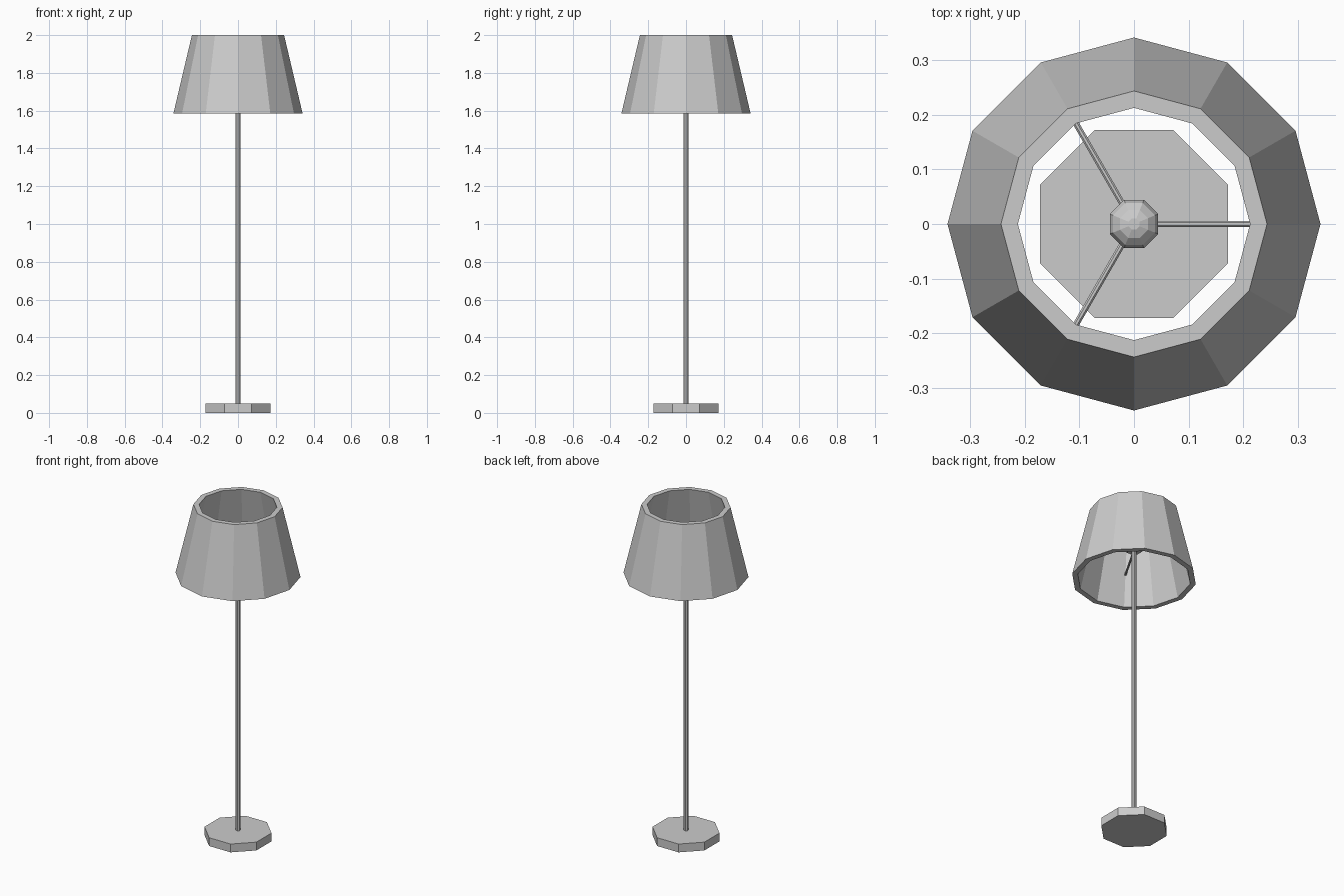
import bpy
import math
from mathutils import Matrix, Vector

cube = bpy.data.objects.get("Cube")
if cube:
    bpy.data.objects.remove(cube, do_unlink=True)

grey = bpy.data.materials.new("light grey")
grey.use_nodes = True
GREY = (0.6, 0.6, 0.6, 1)
grey.diffuse_color = GREY
grey.node_tree.nodes["Principled BSDF"].inputs["Base Color"].default_value = GREY


def lathe(name, profile, sides, turn=0.0, closed=False):
    """Revolve (radius, z) points, listed from bottom to top on the outside, into a flat-faced part."""
    verts, faces = [], []
    for r, z in profile:
        for i in range(sides):
            a = turn + math.tau * i / sides
            verts.append((r * math.cos(a), r * math.sin(a), z))
    rows = len(profile)
    for k in range(rows if closed else rows - 1):
        low, high = k * sides, (k + 1) % rows * sides
        for i in range(sides):
            j = (i + 1) % sides
            faces.append((low + i, low + j, high + j, high + i))
    if not closed:
        faces.append(tuple(reversed(range(sides))))
        faces.append(tuple(range((rows - 1) * sides, rows * sides)))
    mesh = bpy.data.meshes.new(name)
    mesh.from_pydata(verts, [], faces)
    mesh.materials.append(grey)
    obj = bpy.data.objects.new(name, mesh)
    bpy.context.collection.objects.link(obj)
    return obj


EIGHTH = math.pi / 8

# Octagonal foot and pole
lathe("base", [(0.187, 0), (0.187, 0.05)], 8, EIGHTH)
lathe("pole", [(0.0135, 0.05), (0.0135, 1.77)], 8, EIGHTH)

# Faceted bulb on top of the pole
lathe("bulb", [(0.040, 1.76), (0.048, 1.767), (0.048, 1.785), (0.042, 1.80),
               (0.028, 1.812), (0.011, 1.818)], 8, EIGHTH)

# Hollow twelve-sided shade
lathe("lampshade", [(0.342, 1.585), (0.244, 2.0), (0.213, 2.0), (0.311, 1.585)],
      12, closed=True)

# Three rods holding the shade
for n in range(3):
    rod = lathe(f"shade_support_{n + 1}", [(0.006, 0.02), (0.006, 0.275)], 8, EIGHTH)
    rod.matrix_world = (Matrix.Translation(Vector((0, 0, 1.765)))
                        @ Matrix.Rotation(math.tau * n / 3, 4, 'Z')
                        @ Matrix.Rotation(math.pi / 2, 4, 'Y'))
